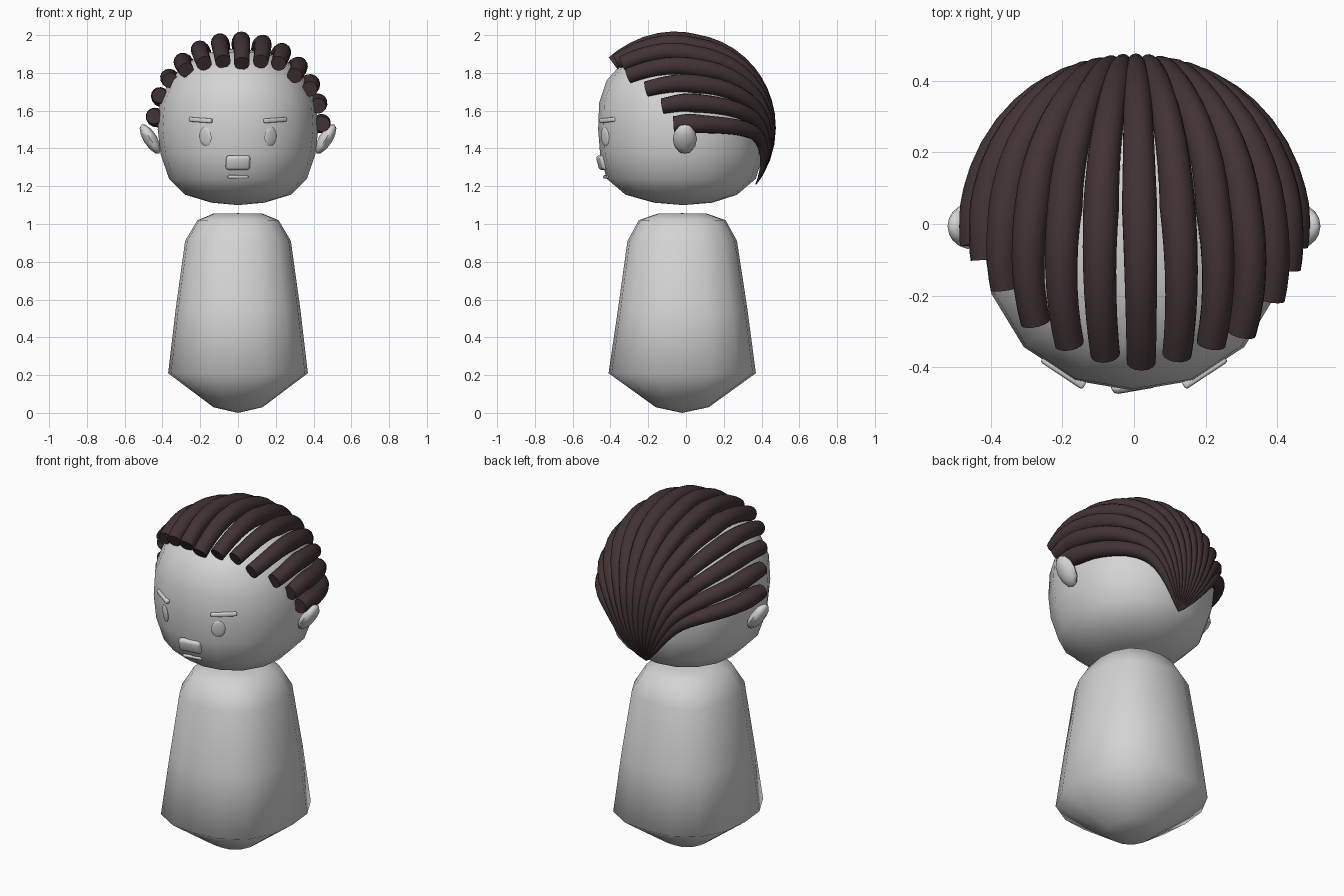
import bpy, bmesh, math
from mathutils import Vector, Matrix
from mathutils.bvhtree import BVHTree

if "Cube" in bpy.data.objects:
    bpy.data.objects.remove(bpy.data.objects["Cube"])


def material(name, rgb):
    m = bpy.data.materials.new(name)
    m.diffuse_color = (*rgb, 1)
    m.use_nodes = True
    m.node_tree.nodes["Principled BSDF"].inputs["Base Color"].default_value = m.diffuse_color
    return m


GREY = material("plain grey", (0.66, 0.66, 0.66))
BROWN = material("dark brown", (0.055, 0.033, 0.034))


def finish(name, bm, mat, angle=70):
    bmesh.ops.recalc_face_normals(bm, faces=bm.faces)
    me = bpy.data.meshes.new(name)
    bm.to_mesh(me)
    bm.free()
    ob = bpy.data.objects.new(name, me)
    bpy.context.collection.objects.link(ob)
    me.materials.append(mat)
    bpy.ops.object.select_all(action='DESELECT')
    ob.select_set(True)
    bpy.context.view_layer.objects.active = ob
    bpy.ops.object.shade_smooth_by_angle(angle=math.radians(angle))
    return ob


def loft(rings, z_low, z_high, power, sides=16):
    """Stack rounded-square rings (z, half width, front y, back y), closed by poles."""
    bm = bmesh.new()
    loops = []
    for z, rx, yf, yb in rings:
        loop = []
        for i in range(sides):
            a = 2 * math.pi * i / sides
            c, s = math.cos(a), math.sin(a)
            k = (abs(c) ** power + abs(s) ** power) ** (-1 / power)
            loop.append(bm.verts.new((rx * k * c, (yf + yb) / 2 + (yb - yf) / 2 * k * s, z)))
        loops.append(loop)
    poles = [bm.verts.new((0, (r[2] + r[3]) / 2, z))
             for r, z in ((rings[0], z_low), (rings[-1], z_high))]
    for i in range(sides):
        j = (i + 1) % sides
        for a, b in zip(loops, loops[1:]):
            bm.faces.new((a[i], a[j], b[j], b[i]))
        bm.faces.new((poles[0], loops[0][j], loops[0][i]))
        bm.faces.new((poles[1], loops[-1][i], loops[-1][j]))
    bmesh.ops.recalc_face_normals(bm, faces=bm.faces)
    return bm


# Body: tapered peg with a pointed underside
body = loft([(0.03, 0.13, -0.16, 0.12), (0.21, 0.37, -0.41, 0.37),
             (0.55, 0.33, -0.36, 0.325), (0.91, 0.28, -0.31, 0.27),
             (1.02, 0.215, -0.25, 0.21), (1.055, 0.13, -0.15, 0.11)], 0.0, 1.057, 2.5)
finish("body", body, GREY)

# Head: rounded, a little fuller toward the face
head = loft([(1.113, 0.14, -0.17, 0.14), (1.155, 0.28, -0.32, 0.27),
             (1.24, 0.365, -0.42, 0.37), (1.37, 0.41, -0.455, 0.41),
             (1.50, 0.425, -0.465, 0.42), (1.64, 0.415, -0.46, 0.41),
             (1.76, 0.365, -0.42, 0.365), (1.85, 0.28, -0.34, 0.28),
             (1.91, 0.15, -0.19, 0.15)], 1.10, 1.93, 2.15)
surface = BVHTree.FromBMesh(head)
finish("head", head, GREY)


def on_face(x, z):
    """Frame lying on the face at (x, z), local z pointing outward."""
    p, n, _, _ = surface.ray_cast(Vector((x, -2, z)), Vector((0, 1, 0)))
    return Matrix.Translation(p) @ n.to_track_quat('Z', 'Y').to_matrix().to_4x4()


def pebble(name, matrix, size, segments=12, rings=8):
    bm = bmesh.new()
    bmesh.ops.create_uvsphere(bm, u_segments=segments, v_segments=rings, radius=1)
    bm.transform(matrix @ Matrix.Diagonal((*size, 1)))
    return finish(name, bm, GREY)


def bar(name, matrix, size, bevel):
    bm = bmesh.new()
    bmesh.ops.create_cube(bm, size=1)
    bm.transform(Matrix.Diagonal((*size, 1)))
    bmesh.ops.bevel(bm, geom=bm.edges[:], offset=bevel, segments=2, profile=0.5,
                    affect='EDGES')
    bm.transform(matrix)
    return finish(name, bm, GREY)


# Eyes, brows and ears on both sides
for side, label in ((-1, "left"), (1, "right")):
    pebble(label + "_eye", on_face(side * 0.172, 1.462), (0.038, 0.05, 0.008), 16)
    bar(label + "_brow", on_face(side * 0.197, 1.55) @ Matrix.Rotation(side * 0.06, 4, 'Z'),
        (0.14, 0.024, 0.024), 0.007)
    pebble(label + "_ear", Matrix.Translation((side * 0.464, -0.006, 1.45))
           @ Matrix.Rotation(side * math.radians(32), 4, 'Y'),
           (0.036, 0.064, 0.09), 8, 6)

# Nose and mouth
bar("nose", on_face(0, 1.325), (0.13, 0.08, 0.036), 0.017)
bar("mouth", on_face(0, 1.25), (0.11, 0.016, 0.016), 0.005)

# Hair: thick strands swept from the fringe to one point at the nape
CENTRE = Vector((0, 0, 1.5))
RADII = Vector((0.44, 0.445, 0.455))
FRINGE = [(-.445, -.06, 1.57), (-.415, -.10, 1.68), (-.36, -.18, 1.76), (-.275, -.275, 1.815),
          (-.18, -.335, 1.85), (-.08, -.365, 1.86), (.02, -.385, 1.85), (.12, -.365, 1.86),
          (.215, -.335, 1.85), (.30, -.305, 1.785), (.38, -.21, 1.715), (.425, -.125, 1.625),
          (.445, -.065, 1.53)]
STEPS = 7


def to_unit(p):
    d = Vector(p) - CENTRE
    return Vector([d[k] / RADII[k] for k in range(3)])


def strand(fringe, theta):
    """Points and radii of one strand hugging the ellipsoid around the head."""
    s, c = math.sin(theta), math.cos(theta)
    back = to_unit((0.23 * s, 0, 1.45 + 0.25 * c))
    back.y = math.sqrt(1 - back.x ** 2 - back.z ** 2)
    keys = [to_unit(fringe), to_unit((0.44 * s, 0.05, 1.5 + 0.455 * c)),
            back, to_unit((0, 0.37, 1.21))]
    thick = [0.041, 0.05, 0.036, 0.003]
    ext = [2 * keys[0] - keys[1]] + keys + [2 * keys[3] - keys[2]]
    out = []
    for i in range(3):
        p0, p1, p2, p3 = ext[i:i + 4]
        for j in range(STEPS + (i == 2)):
            t = j / STEPS
            d = 0.5 * (2 * p1 + (p2 - p0) * t + (2 * p0 - 5 * p1 + 4 * p2 - p3) * t ** 2
                       + (3 * p1 - p0 - 3 * p2 + p3) * t ** 3)
            d = d.normalized() * (p1.length * (1 - t) + p2.length * t)
            pos = CENTRE + Vector([d[k] * RADII[k] for k in range(3)])
            out.append((pos, thick[i] * (1 - t) + thick[i + 1] * t))
    return out


hair = bmesh.new()
SIDES = 14
for n, fringe in enumerate(FRINGE):
    pts = strand(fringe, math.radians(-82 + 14 * n))
    loops = []
    for i, (p, r) in enumerate(pts):
        tangent = (pts[min(i + 1, len(pts) - 1)][0] - pts[max(i - 1, 0)][0]).normalized()
        out = p - CENTRE
        u = (out - tangent * out.dot(tangent)).normalized()
        v = tangent.cross(u)
        loops.append([hair.verts.new(p + r * (u * math.cos(a) + v * math.sin(a)))
                      for a in (2 * math.pi * k / SIDES for k in range(SIDES))])
    for a, b in zip(loops, loops[1:]):
        for k in range(SIDES):
            m = (k + 1) % SIDES
            hair.faces.new((a[k], a[m], b[m], b[k]))
    hair.faces.new(loops[0][::-1])
    hair.faces.new(loops[-1])
finish("hair", hair, BROWN, 50)
